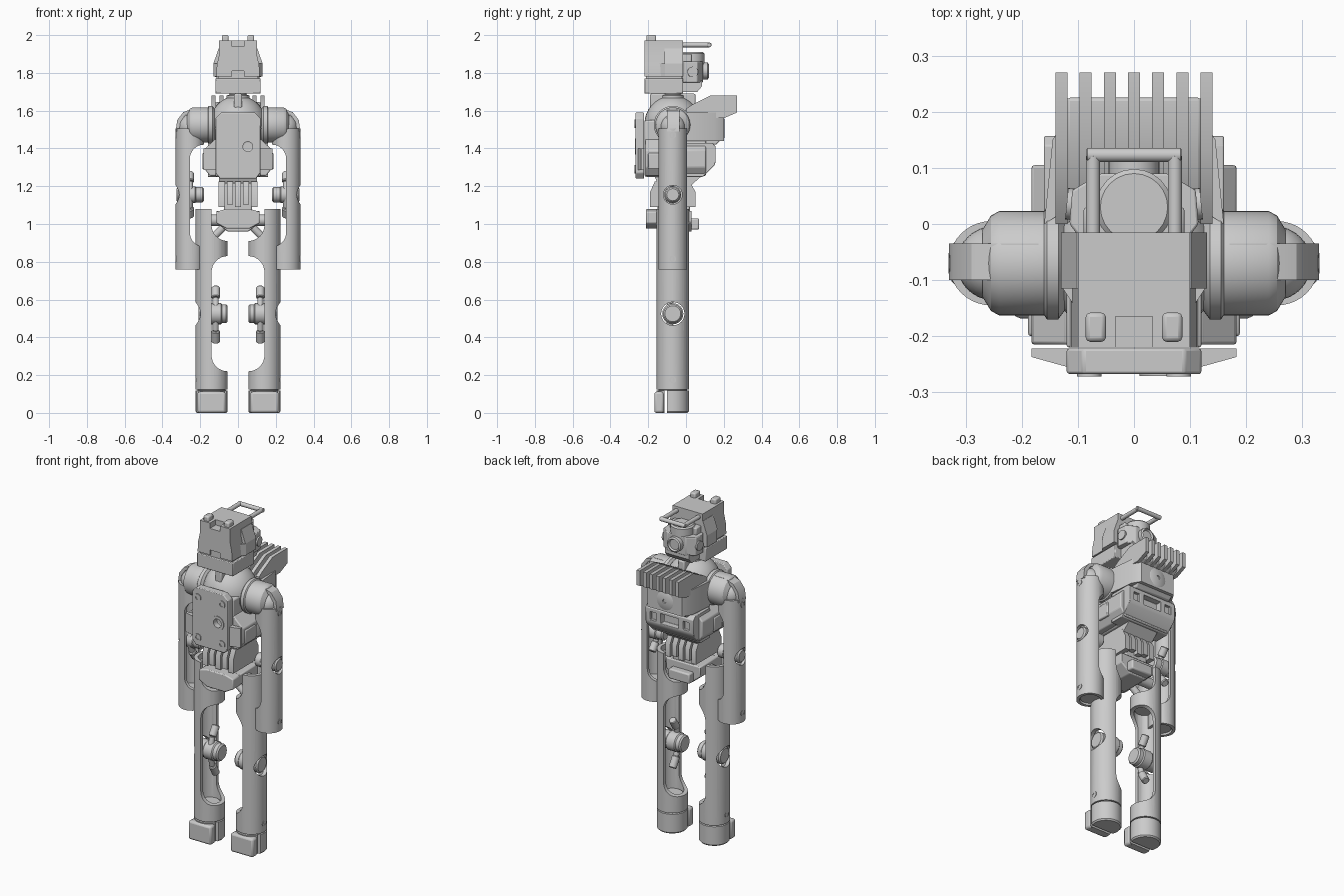
import bpy, bmesh, math
from mathutils import Vector

if "Cube" in bpy.data.objects:
    bpy.data.objects.remove(bpy.data.objects["Cube"])

GREY = bpy.data.materials.new("plain grey")
GREY.diffuse_color = (0.6, 0.6, 0.6, 1)
GREY.use_nodes = True
GREY.node_tree.nodes["Principled BSDF"].inputs["Base Color"].default_value = GREY.diffuse_color
CY = -0.07  # depth of the limb axes


def finish(name, bm, mirror=False, bevel=0.0):
    bmesh.ops.recalc_face_normals(bm, faces=bm.faces)
    me = bpy.data.meshes.new(name)
    bm.to_mesh(me)
    bm.free()
    me.materials.append(GREY)
    ob = bpy.data.objects.new(name, me)
    bpy.context.collection.objects.link(ob)
    if bevel:
        m = ob.modifiers.new("bevel", 'BEVEL')
        m.width, m.segments = bevel, 2
    if mirror:
        ob.modifiers.new("mirror", 'MIRROR')
    return ob


def prism(name, pts, axis, a, b, **kw):
    """Extrude a 2D outline along an axis from a to b."""
    bm = bmesh.new()
    def place(p, t):
        return {'x': (t, p[0], p[1]), 'y': (p[0], t, p[1]), 'z': (p[0], p[1], t)}[axis]
    lo = [bm.verts.new(place(p, a)) for p in pts]
    hi = [bm.verts.new(place(p, b)) for p in pts]
    n = len(pts)
    bm.faces.new(lo)
    bm.faces.new(hi)
    for i in range(n):
        bm.faces.new((lo[i], lo[(i + 1) % n], hi[(i + 1) % n], hi[i]))
    return finish(name, bm, **kw)


def box(name, x0, x1, y0, y1, z0, z1, **kw):
    return prism(name, [(x0, y0), (x1, y0), (x1, y1), (x0, y1)], 'z', z0, z1, **kw)


def sym(half):
    """Complete a symmetric outline from its right half."""
    return half + [(-x, z) for x, z in reversed(half)]


def lathe(name, prof, base=(0, 0, 0), axis=(0, 0, 1), hollow=False, n=40, **kw):
    """Turn (radius, height) points about an axis; hollow joins last to first."""
    bm = bmesh.new()
    q = Vector(axis).to_track_quat('Z', 'Y')
    rings = [[bm.verts.new(Vector(base) + q @ Vector(
        (r * math.cos(2 * math.pi * i / n), r * math.sin(2 * math.pi * i / n), h)))
        for i in range(n)] for r, h in prof]
    pairs = list(zip(rings, rings[1:]))
    if hollow:
        pairs.append((rings[-1], rings[0]))
    else:
        bm.faces.new(rings[0])
        bm.faces.new(rings[-1])
    for a, b in pairs:
        for i in range(n):
            j = (i + 1) % n
            bm.faces.new((a[i], a[j], b[j], b[i]))
    return finish(name, bm, **kw)


def rod(name, a, b, r, **kw):
    d = Vector(b) - Vector(a)
    c = min(r * 0.2, 0.008)
    return lathe(name, [(r - c, 0), (r, c), (r, d.length - c), (r - c, d.length)], a, d, n=24, **kw)


def ball(name, c, r, **kw):
    bm = bmesh.new()
    bmesh.ops.create_uvsphere(bm, u_segments=32, v_segments=18, radius=r)
    bmesh.ops.translate(bm, verts=bm.verts, vec=c)
    return finish(name, bm, **kw)


def cut(ob, *cutters):
    """Subtract cutters for good, then remove them."""
    for c in cutters:
        c.hide_render = True
        m = ob.modifiers.new("cut", 'BOOLEAN')
        m.object, m.operation, m.solver = c, 'DIFFERENCE', 'EXACT'
        ob.modifiers.move(len(ob.modifiers) - 1, 0)
        mods = [x for x in ob.modifiers if x != m]
        for x in mods:
            x.show_viewport = False
        me = bpy.data.meshes.new_from_object(
            ob.evaluated_get(bpy.context.evaluated_depsgraph_get()))
        ob.modifiers.remove(m)
        ob.data = me
        for x in mods:
            x.show_viewport = True
        bpy.data.objects.remove(c)
    return ob


def window(xc, r, z_open, z_end):
    """Cutter that opens the inner side of a limb, with a rounded end."""
    s = 1 if z_end > z_open else -1
    arc = [(xc - r + r * math.cos(t * math.pi / 16), z_end - s * r + s * r * math.sin(t * math.pi / 16))
           for t in range(9)]
    o = z_open - s * 0.02
    return prism("cutter", [(xc - r - .03, o), (xc, o)] + arc + [(xc - r - .03, z_end)], 'y', -0.4, 0.3)


def limb(name, xc, r, z0, z1, wall, cuts, caps):
    ri = r - wall
    t = lathe(name, [(ri, z0), (r, z0), (r, z1), (ri, z1)], (xc, CY, 0), hollow=True, mirror=True)
    cut(t, *cuts)
    for z in caps:
        rod(name + "_bulkhead", (xc, CY, z), (xc, CY, z + 0.02), ri + 0.002, mirror=True)


def joint(name, x0, x1, z, r):
    return rod("cutter" if not name else name, (x0, CY, z), (x1, CY, z), r, mirror=bool(name))


# Legs: hollow shells opened on the inner side
LX, LR = 0.14, 0.085
limb("thigh", LX, LR, 0.48, 1.08, 0.022,
     [window(LX, LR, 0.48, 0.83), window(LX, LR, 1.08, 0.91), joint("", 0, 0.4, 0.525, 0.062)], (0.84, 0.88))
limb("shin", LX, LR, 0.125, 0.55, 0.022,
     [window(LX, LR, 0.55, 0.22), joint("", 0, 0.4, 0.525, 0.062)], (0.13, 0.19))
foot = lathe("foot", [(0.078, 0), (LR, 0.008), (LR, 0.118), (0.075, 0.12), (0.075, 0.13)], (LX, CY, 0), mirror=True)
cut(foot, box("cutter", 0, 0.4, -0.115, -0.1, -0.1, 0.119))
box("toe_cap", 0.065, 0.215, -0.168, -0.117, 0, 0.112, mirror=True, bevel=0.012)
# Arms: same construction
AX, AR = 0.255, 0.075
limb("upper_arm", AX, AR, 1.14, 1.505, 0.018,
     [window(AX, AR, 1.14, 1.42), joint("", 0.1, 0.4, 1.155, 0.05)], (1.43, 1.48))
limb("forearm", AX, AR, 0.76, 1.17, 0.018,
     [window(AX, AR, 1.17, 0.88), joint("", 0.1, 0.4, 1.155, 0.05)], (0.768, 0.85))

# Elbow and knee barrels with pistons
for name, x0, x1, z, r, px, up, dn in (("elbow", .18, .325, 1.155, .04, .255, .115, .115),
                                       ("knee", .055, .21, .525, .05, .118, .14, .15)):
    joint(name + "_barrel", x0, x1, z, r)
    joint(name + "_collar", px - 0.035, px + 0.035, z, r * 1.12)
    for dz in (up, -dn):
        mid, end = (px, -0.075, z + dz * 0.6), (px, -0.04, z + dz)
        rod(name + "_piston", (px, -0.1, z), mid, 0.016, mirror=True)
        rod(name + "_piston_head", mid, end, 0.022, mirror=True)
# Side screws on the limbs
for xo, z in ((0.328, 1.47), (0.328, 0.815), (0.223, 0.175)):
    lathe("limb_screw", [(.010, 0), (.018, 0), (.018, .006), (.010, .006)], (xo - 0.003, CY, z), (1, 0, 0),
          hollow=True, n=20, mirror=True)

# Shoulders
ball("shoulder_ball", (0.25, CY, 1.515), 0.066, mirror=True)
lathe("shoulder_drum", [(.08, 0), (.10, .015), (.10, .035), (.093, .04), (.093, .12), (.085, .135), (.06, .15)],
      (0.12, CY, 1.525), (1, 0, 0), mirror=True)
prism("shoulder_strap", [(.17, 1.595), (.17, 1.612), (.235, 1.612), (.29, 1.592), (.322, 1.55), (.33, 1.49),
                         (.312, 1.49), (.305, 1.54), (.28, 1.575), (.23, 1.595)], 'y', -0.1, -0.035, mirror=True)
# Torso
ball("upper_dome", (0, CY, 1.53), 0.15)
lathe("neck", [(.06, 1.64), (.06, 1.68), (.045, 1.685), (.045, 1.73)], (0, CY, 0))
box("dome_ridge", -0.022, 0.022, -0.19, 0.05, 1.6, 1.69, bevel=0.008)
box("chest_core", -0.12, 0.12, -0.22, 0.03, 1.25, 1.55, bevel=0.01)
prism("rib_block", sym([(.12, 1.45), (.183, 1.39), (.183, 1.30), (.15, 1.255)]), 'y', -0.215, 0.105, bevel=0.006)
for y0, y1 in ((-0.2, -0.1), (-0.08, 0.0)):
    box("rib_panel", 0.17, 0.189, y0, y1, 1.29, 1.375, mirror=True, bevel=0.006)
prism("chest_wing", [(.1, -.26), (.183, -.237), (.183, -.222), (.1, -.222)], 'z', 1.285, 1.4, mirror=True)
plate = prism("chest_plate", sym([(.09, 1.59), (.12, 1.56), (.12, 1.27), (.095, 1.24)]), 'y', -0.267, -0.222, bevel=0.005)
cut(plate, rod("cutter", (.052, -.3, 1.41), (.052, -.235, 1.41), 0.032))
lathe("chest_port_ring", [(.026, 0), (.042, 0), (.042, .036), (.026, .036)], (.052, -.235, 1.41), (0, -1, 0), hollow=True)
for z in (1.53, 1.29):
    lathe("chest_bolt", [(.012, 0), (.022, 0), (.022, .008), (.012, .008)], (.08, -.264, z), (0, -1, 0),
          hollow=True, n=24, mirror=True)

# Engine pack on the back: body, fins, exhaust disc
prism("engine_body", [(-.02, 1.42), (-.02, 1.58), (.06, 1.61), (.13, 1.645), (.225, 1.645), (.225, 1.58),
                      (.19, 1.555), (.19, 1.45), (.16, 1.42)], 'x', -0.12, 0.12, bevel=0.006)
prism("engine_cheek", [(0, .1), (.16, 0), (.145, .15), (.115, .2), (0, .2)], 'z', 1.44, 1.59, mirror=True)
for i in range(-3, 4):
    x = i * 0.0432
    prism("cooling_fin", [(0, 1.56), (0, 1.61), (.03, 1.63), (.13, 1.68), (.27, 1.68), (.27, 1.59), (.2, 1.56)],
          'x', x - 0.0107, x + 0.0107)
lathe("exhaust_disc", [(.06, 0), (.06, .012), (.05, .018), (.012, .02), (.01, .014)], (0, 0.185, 1.505), (0, 1, 0))
back = prism("lower_pack", [(0, 1.25), (.09, 1.25), (.15, 1.31), (.157, 1.33), (.157, 1.41), (.14, 1.43), (0, 1.43)],
             'x', -0.16, 0.16, bevel=0.005)
cut(back, box("cutter", -0.06, 0.06, 0.12, 0.2, 1.335, 1.395), box("cutter", 0.09, 0.13, 0.14, 0.2, 1.34, 1.39),
    box("cutter", -0.13, -0.09, 0.14, 0.2, 1.34, 1.39))

# Waist and pelvis
prism("belly", [(-.17, 1.26), (-.14, 1.19), (.01, 1.19), (.09, 1.26)], 'x', -0.1, 0.1)
box("waist_core", -0.075, 0.075, -0.15, 0.02, 1.04, 1.22, bevel=0.008)
for i in range(-2, 3):
    x, low = i * 0.043, 1.09 + 0.012 * (i % 2)
    prism("waist_slat", [(-.19, low), (-.19, 1.17), (-.165, 1.225), (.02, 1.225), (.05, 1.17), (.05, low)],
          'x', x - 0.016, x + 0.016)
prism("pelvis", sym([(.115, 1.07), (.115, 1.01), (.055, .96)]), 'y', -0.15, 0.03, bevel=0.006)
prism("pelvis_front", sym([(.06, 1.08), (.115, 1.065), (.115, 1.005), (.06, .975)]), 'y', -0.212, -0.14, bevel=0.006)
box("pelvis_back", -0.07, 0.07, 0.02, 0.07, 0.97, 1.03, bevel=0.008)
rod("hip_axle", (.05, CY, 1.02), (.205, CY, 1.02), 0.03, mirror=True)
rod("hip_strut", (.06, -.11, 1.0), (.13, -.1, .93), 0.02, mirror=True)

# Head: helmet block, with the face on the back side
helmet = prism("helmet", sym([(.10, 1.972), (.10, 1.895), (.112, 1.84), (.115, 1.78)]), 'y', -0.22, -0.015)
cut(helmet, box("cutter", -0.033, 0.033, -0.3, -0.165, 1.94, 2.1),
    box("cutter", -0.033, 0.033, -0.3, -0.212, 1.7, 1.81))
box("helmet_seam", -0.106, 0.106, -0.212, -0.02, 1.76, 1.79)
box("helmet_jaw", -0.12, 0.12, -0.22, -0.015, 1.69, 1.77, bevel=0.004)
prism("ear_block", [(.08, -.015), (.13, -.015), (.13, -.11), (.11, -.14), (.08, -.14)], 'z', 1.78, 1.85, mirror=True)
prism("ear_slope", [(.08, 1.85), (.13, 1.85), (.102, 1.93), (.08, 1.93)], 'y', -0.115, -0.015, mirror=True)
box("helmet_stud", 0.05, 0.086, -0.21, -0.158, 1.95, 2.0, mirror=True, bevel=0.008)
prism("face_block", [(-.1, -.02), (.1, -.02), (.115, 0), (.11, .06), (.06, .09), (-.06, .09), (-.11, .06), (-.115, 0)],
      'z', 1.75, 1.86, bevel=0.004)
prism("face_chin", [(-.02, 1.70), (.06, 1.70), (.085, 1.73), (.085, 1.76), (-.02, 1.76)], 'x', -0.08, 0.08)
rod("brow_drum", (0, 0.03, 1.78), (0, 0.03, 1.91), 0.068)
box("brow_block", -0.09, 0.09, -0.02, 0.03, 1.85, 1.9, bevel=0.006)
lathe("eye_lens", [(.045, 0), (.045, .03), (.036, .036), (.03, .026)], (0, 0.085, 1.81), (0, 1, 0))
lathe("cheek_lens", [(.028, 0), (.028, .012), (.018, .012)], (0.108, 0.035, 1.805), (1, 0.1, 0), n=24, mirror=True)
# Visor frame
rod("visor_arm", (0.073, -0.04, 1.948), (0.073, 0.123, 1.948), 0.0125, mirror=True)
rod("visor_bar", (-0.085, 0.123, 1.948), (0.085, 0.123, 1.948), 0.0125)

# Smooth shading with sharp edges kept
for ob in bpy.data.objects:
    ob.select_set(True)
    bpy.context.view_layer.objects.active = ob
bpy.ops.object.shade_smooth_by_angle(angle=math.radians(30))
